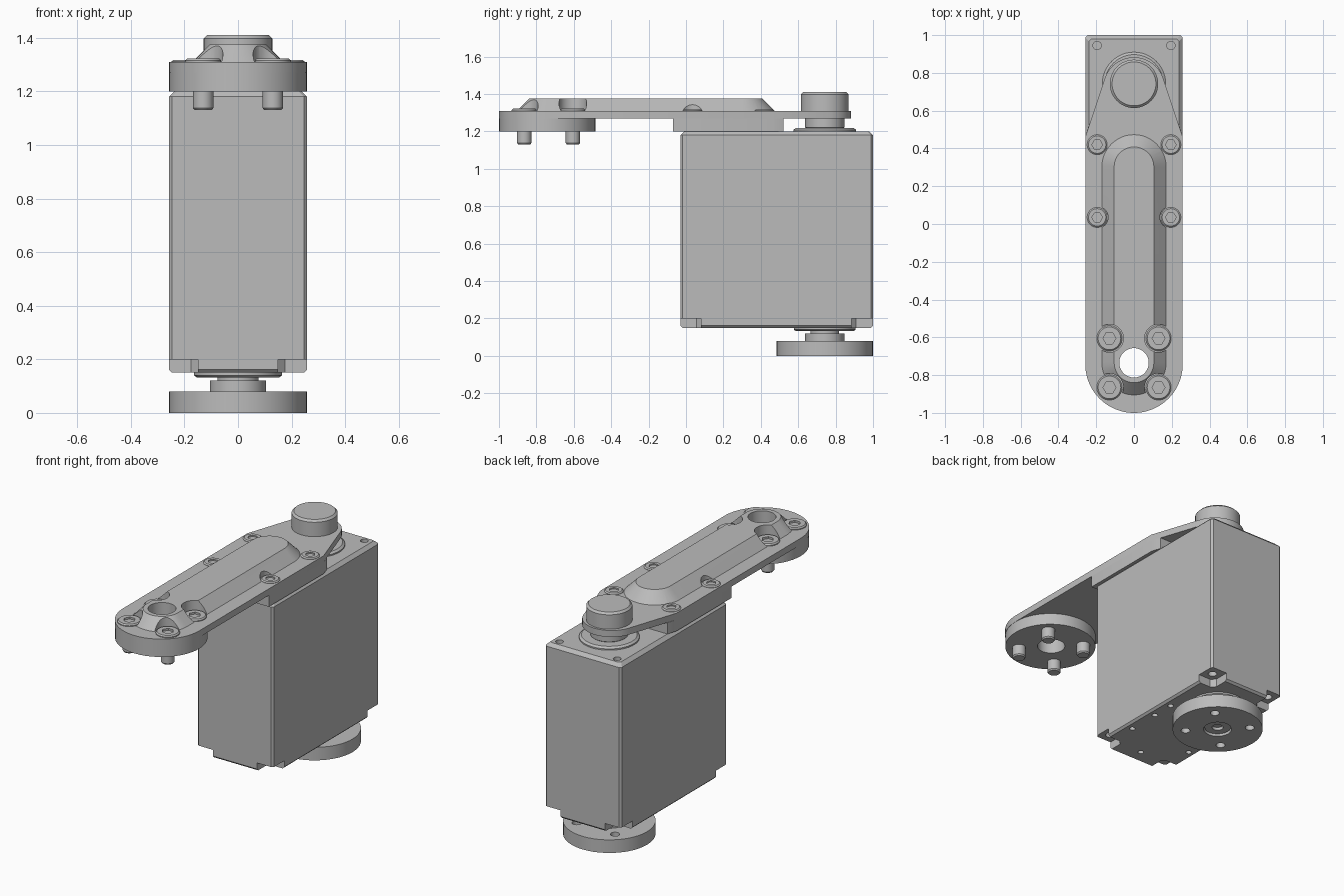
import bpy, bmesh, math

old = bpy.data.objects.get("Cube")
if old:
    bpy.data.objects.remove(old, do_unlink=True)

grey = bpy.data.materials.new("mid_grey")
grey.use_nodes = True
colour = (0.5, 0.5, 0.5, 1)
grey.diffuse_color = colour
grey.node_tree.nodes["Principled BSDF"].inputs["Base Color"].default_value = colour

AXIS = 0.742          # distance of both pivots from the centre
HALF = 0.258          # half width of the whole assembly


# ---- outlines ----
def arc(cx, cy, r, start, end, n=24):
    steps = [math.radians(start + (end - start) * i / n) for i in range(n + 1)]
    return [(cx + r * math.cos(a), cy + r * math.sin(a)) for a in steps]


def circle(x, y, r, n=48):
    return arc(x, y, r, 0, 360, n)[:-1]


def slot(r, y0, y1):
    return arc(0, y1, r, 0, 180) + arc(0, y0, r, 180, 360)


def rect(x0, x1, y0, y1, cut):
    return [(x0 + cut, y0), (x1 - cut, y0), (x1, y0 + cut), (x1, y1 - cut),
            (x1 - cut, y1), (x0 + cut, y1), (x0, y1 - cut), (x0, y0 + cut)]


# ---- builders ----
def loft(name, layers):
    """Stack matching outlines, each given with its height, into a solid."""
    bm = bmesh.new()
    rings = [[bm.verts.new((x, y, z)) for x, y in pts] for pts, z in layers]
    for low, high in zip(rings, rings[1:]):
        for i in range(len(low)):
            j = (i + 1) % len(low)
            bm.faces.new((low[i], low[j], high[j], high[i]))
    bm.faces.new(rings[0][::-1])
    bm.faces.new(rings[-1])
    bmesh.ops.recalc_face_normals(bm, faces=bm.faces)
    mesh = bpy.data.meshes.new(name)
    bm.to_mesh(mesh)
    bm.free()
    mesh.materials.append(grey)
    obj = bpy.data.objects.new(name, mesh)
    bpy.context.collection.objects.link(obj)
    return obj


def prism(name, outline, z0, z1):
    return loft(name, [(outline, z0), (outline, z1)])


def turned(name, x, y, profile):
    return loft(name, [(circle(x, y, r), z) for r, z in profile])


def hole(x, y, r, z0, z1, n=32):
    return prism("cutter", circle(x, y, r, n), z0, z1)


def carve(obj, cutters):
    for c in cutters:
        c.hide_render = True
        mod = obj.modifiers.new("cut", 'BOOLEAN')
        mod.operation = 'DIFFERENCE'
        mod.solver = 'EXACT'
        mod.object = c
    bpy.context.view_layer.update()
    graph = bpy.context.evaluated_depsgraph_get()
    mesh = bpy.data.meshes.new_from_object(obj.evaluated_get(graph))
    obj.modifiers.clear()
    obj.data = mesh
    for c in cutters:
        bpy.data.objects.remove(c, do_unlink=True)


def mirrored(points):
    return [(s * x, y) for x, y in points for s in (-1, 1)]


bolts = mirrored([(0.13, -0.865), (0.13, -0.605)])
side_screws = mirrored([(0.195, 0.035), (0.195, 0.42)])

# ---- motor housing with notched lower corners ----
BACK, FRONT = 1.0, -0.03


def housing_outline(inset):
    w = HALF - inset
    return rect(-w, w, FRONT + inset, BACK - inset, 0.012)


housing = loft("housing", [(housing_outline(0.012), 0.15), (housing_outline(0), 0.162),
                           (housing_outline(0), 1.18), (housing_outline(0.02), 1.2)])
cuts = []
for s in (-1, 1):
    x0, x1 = sorted((s * 0.15, s * 0.4))
    for y0, y1 in ((-0.2, 0.08), (0.885, 1.2)):
        cuts.append(prism("cutter", rect(x0, x1, y0, y1, 0.025), 0.05, 0.2))
    for y in (0.03, 0.94):
        cuts.append(hole(s * 0.205, y, 0.025, 0.18, 0.28))
    cuts.append(hole(s * 0.195, 0.945, 0.022, 1.15, 1.3))
for x, y in mirrored([(0.21, 0.235), (0.21, 0.435), (0.21, 0.575)]) + [(0, 0.06)]:
    cuts.append(hole(x, y, 0.017, 0.1, 0.2))
carve(housing, cuts)

# ---- lower output: bearing, shaft and drive disc ----
turned("lower_bearing_ring", 0, AXIS, [(0.155, 0.133), (0.165, 0.14), (0.165, 0.16)])
turned("lower_shaft", 0, AXIS, [(0.105, 0.07), (0.105, 0.12), (0.077, 0.12), (0.077, 0.14)])
disc = turned("lower_disc", 0, AXIS, [(0.257, 0), (0.257, 0.08)])
carve(disc, [hole(0, AXIS, 0.08, -0.1, 0.03)]
      + [hole(x, AXIS + y, 0.026, -0.1, 0.2) for x, y in mirrored([(0.13, 0.13), (0.13, -0.13)])])
hub = turned("lower_hub", 0, AXIS, [(0.074, 0.012), (0.074, 0.035)])
carve(hub, [hole(0, AXIS, 0.032, -0.1, 0.03)])

# ---- upper output: bearing, shaft and cap ----
turned("upper_bearing_ring", 0, AXIS, [(0.168, 1.19), (0.168, 1.208), (0.155, 1.218)])
turned("upper_shaft", 0, AXIS, [(0.09, 1.21), (0.105, 1.222), (0.105, 1.275)])
turned("cap", 0, AXIS, [(0.128, 1.3), (0.128, 1.398), (0.116, 1.41)])

# ---- arm: plate, mounting block, end disc and ridge ----
nose = arc(0, -AXIS, HALF, 180, 360, 40)
plate = prism("arm_plate", nose + [(HALF, 0.46)] + arc(0, 0.72, 0.163, 14, 166)
              + [(-HALF, 0.46)], 1.27, 1.31)
block = prism("arm_block", [(-HALF, -0.07), (HALF, -0.07), (HALF, 0.46), (0.24, 0.52),
                            (-0.24, 0.52), (-HALF, 0.46)], 1.2, 1.27)
end_disc = turned("arm_end_disc", 0, -AXIS, [(0.257, 1.2), (0.257, 1.27)])
ridge = loft("arm_ridge", [(slot(0.17, -0.735, 0.303), 1.31),
                           (slot(0.105, -0.735, 0.303), 1.375)])
for part in (plate, end_disc):
    carve(part, [hole(0, -0.735, 0.078, 1.0, 1.6, 48)])
carve(ridge, [hole(0, -0.735, 0.078, 1.0, 1.6, 48)]
      + [hole(x, y, 0.074, 1.25, 1.5) for x, y in bolts]
      + [hole(x, y, 0.058, 1.25, 1.5) for x, y in side_screws])

# ---- socket screws ----
for x, y in bolts:
    bolt = turned("end_bolt", x, y, [(0.032, 1.13), (0.038, 1.138), (0.038, 1.3),
                                     (0.067, 1.3), (0.067, 1.315), (0.06, 1.322)])
    carve(bolt, [hole(x, y, 0.034, 1.302, 1.4, 6)])
for x, y in side_screws:
    screw = turned("side_screw", x, y, [(0.053, 1.295), (0.053, 1.312), (0.046, 1.318)])
    carve(screw, [hole(x, y, 0.028, 1.3, 1.4, 6)])

# ---- smooth the round walls, keep edges sharp ----
for obj in bpy.context.collection.objects:
    if obj.type == 'MESH' and grey.name in obj.data.materials:
        obj.data.polygons.foreach_set("use_smooth", [True] * len(obj.data.polygons))
        obj.data.set_sharp_from_angle(angle=math.radians(28))
